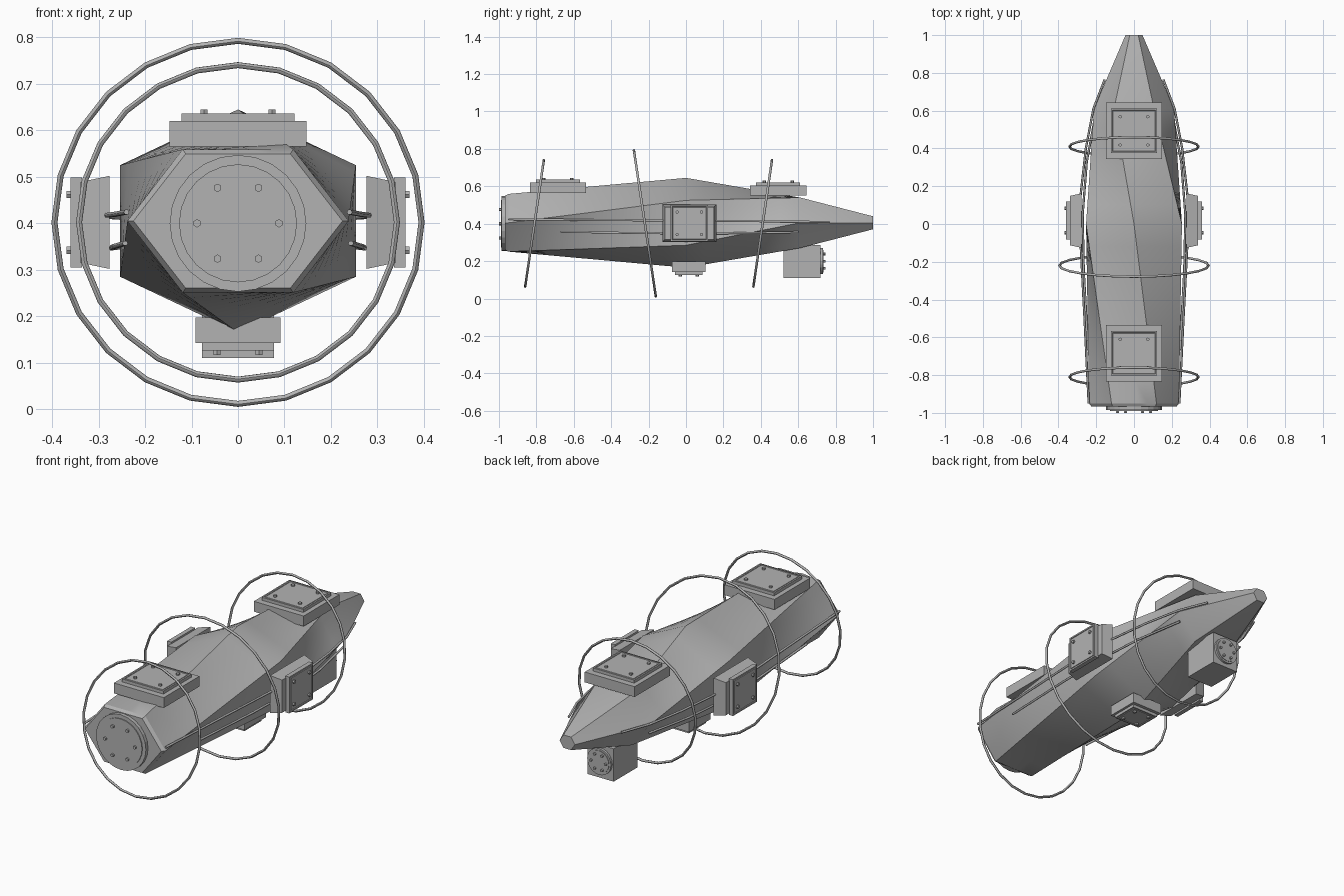
import bpy, bmesh
from math import pi, sin, cos, atan
from mathutils import Matrix, Vector, Euler

if "Cube" in bpy.data.objects:
    bpy.data.objects.remove(bpy.data.objects["Cube"])

GREY = (0.45, 0.45, 0.45, 1)
metal = bpy.data.materials.new("hull_grey")
metal.use_nodes = True
metal.diffuse_color = GREY
metal.node_tree.nodes["Principled BSDF"].inputs["Base Color"].default_value = GREY
MID_Z = 0.405


def finish(name, bm, matrix=None, smooth=None):
    """Turn a bmesh into a named, coloured object."""
    bmesh.ops.recalc_face_normals(bm, faces=bm.faces)
    mesh = bpy.data.meshes.new(name)
    bm.to_mesh(mesh)
    bm.free()
    mesh.materials.append(metal)
    obj = bpy.data.objects.new(name, mesh)
    bpy.context.collection.objects.link(obj)
    if matrix:
        obj.matrix_world = matrix
    if smooth:
        bpy.ops.object.select_all(action='DESELECT')
        obj.select_set(True)
        bpy.context.view_layer.objects.active = obj
        bpy.ops.object.shade_smooth_by_angle(angle=smooth)
    return obj


def add_box(bm, w, l, z0, z1, taper=0.0):
    """Box on local z, with its outer face narrowed by taper."""
    made = bmesh.ops.create_cube(bm, size=1)["verts"]
    for v in made:
        t = taper if v.co.z > 0 else 0
        v.co.x *= w - 2 * t
        v.co.y *= l - 2 * t
        v.co.z = z1 if v.co.z > 0 else z0
    return made


def add_disc(bm, x, y, z0, z1, r, sides):
    bmesh.ops.create_cone(bm, cap_ends=True, segments=sides, radius1=r, radius2=r,
                          depth=z1 - z0, matrix=Matrix.Translation((x, y, (z0 + z1) / 2)))


# Hull: a hexagonal section that twists along its length
def section(y, rx, rz, turn, cz=MID_Z, per_side=5):
    ring = []
    corners = [Vector((rx * cos(a), y, cz + rz * sin(a)))
               for a in (turn + k * pi / 3 for k in range(6))]
    for k in range(6):
        for s in range(per_side):
            ring.append(corners[k].lerp(corners[(k + 1) % 6], s / per_side))
    return ring


stations = [section(-0.967, 0.225, 0.167, 0),
            section(-0.95, 0.238, 0.178, 0),
            section(0.0, 0.293, 0.24, pi / 6),
            section(0.61, 0.212, 0.156, pi / 3),
            section(1.0, 0.045, 0.04, pi / 3)]
steps = [1, 8, 6, 1]
bm = bmesh.new()
rows = [[bm.verts.new(p) for p in stations[0]]]
for i, n in enumerate(steps):
    for s in range(1, n + 1):
        rows.append([bm.verts.new(a.lerp(b, s / n))
                     for a, b in zip(stations[i], stations[i + 1])])
for a, b in zip(rows, rows[1:]):
    for k in range(len(a)):
        j = (k + 1) % len(a)
        bm.faces.new((a[k], a[j], b[j], b[k]))
bm.faces.new(rows[0])
bm.faces.new(rows[-1])
finish("hull", bm, smooth=pi / 7)


# Round bolted covers on the nose and on the rear thruster
def round_cover(name, matrix, r, r_in, r_bolt, bolt, height):
    bm = bmesh.new()
    add_disc(bm, 0, 0, -0.01, height * 0.8, r, 24)
    add_disc(bm, 0, 0, 0, height, r_in, 24)
    finish(name, bm, matrix)
    bm = bmesh.new()
    for k in range(6):
        a = k * pi / 3
        add_disc(bm, r_bolt * cos(a), r_bolt * sin(a), 0, height + 0.01, bolt, 6)
    finish(name + "_bolts", bm, matrix)


round_cover("nose_cover", Matrix.Translation((0, -0.967, 0.4)) @ Matrix.Rotation(pi / 2, 4, 'X'),
            0.147, 0.127, 0.088, 0.009, 0.023)
round_cover("thruster_cover", Matrix.Translation((0, 0.72, 0.2)) @ Matrix.Rotation(-pi / 2, 4, 'X'),
            0.07, 0.06, 0.044, 0.007, 0.015)

bm = bmesh.new()
add_box(bm, 0.156, 0.2, 0.11, 0.285)
finish("thruster_housing", bm, Matrix.Translation((0, 0.62, 0)))


# Square bolted hatches; local z points away from the hull
def hatch(name, loc, turn, base, plate, bolt_at, taper=0.0, gap=0.0):
    matrix = Matrix.Translation(loc) @ Euler((0, turn, 0)).to_matrix().to_4x4()
    bm = bmesh.new()
    add_box(bm, base[0], base[1], 0, base[2], taper)
    finish(name + "_base", bm, matrix)
    z0 = base[2] + gap
    z1 = z0 + 0.016
    bm = bmesh.new()
    add_box(bm, plate[0], plate[1], z0 - gap - 0.003, z1)
    bm.normal_update()
    top = max(bm.faces, key=lambda f: f.calc_center_median().z)
    bmesh.ops.inset_individual(bm, faces=[top], thickness=0.011)
    bmesh.ops.inset_individual(bm, faces=[top], thickness=0.003, depth=-0.006)
    bmesh.ops.inset_individual(bm, faces=[top], thickness=0.003, depth=0.006)
    finish(name + "_plate", bm, matrix)
    bm = bmesh.new()
    for sx in (-1, 1):
        for sy in (-1, 1):
            add_disc(bm, sx * bolt_at[0], sy * bolt_at[1], z1 - 0.004, z1 + 0.009, 0.009, 6)
    finish(name + "_bolts", bm, matrix)


TOP_BASE, TOP_PLATE, TOP_BOLT = (0.294, 0.3, 0.055), (0.244, 0.235), (0.073, 0.075)
hatch("front_top_hatch", (0, -0.685, 0.565), 0, TOP_BASE, TOP_PLATE, TOP_BOLT)
hatch("rear_top_hatch", (0, 0.493, 0.55), 0, TOP_BASE, TOP_PLATE, TOP_BOLT)
hatch("belly_hatch", (0, 0.015, 0.197), pi, (0.182, 0.18, 0.055), (0.156, 0.145), (0.045, 0.045))
for side, s in (("left", 1), ("right", -1)):
    hatch(side + "_side_hatch", (0.277 * s, 0.018, 0.402), s * pi / 2,
          (0.2, 0.288, 0.062), (0.194, 0.2), (0.06, 0.065), taper=0.013, gap=0.005)


# Hoops around the hull
def hoop(name, y, radius, lean, tube=0.0065, around=24, sides=8):
    bm = bmesh.new()
    grid = []
    for i in range(around):
        a = 2 * pi * i / around
        grid.append([bm.verts.new(((radius + tube * cos(b)) * sin(a), tube * sin(b),
                                   (radius + tube * cos(b)) * cos(a)))
                     for b in (2 * pi * k / sides for k in range(sides))])
    for i in range(around):
        p, q = grid[i], grid[(i + 1) % around]
        for k in range(sides):
            j = (k + 1) % sides
            bm.faces.new((p[k], p[j], q[j], q[k]))
    finish(name, bm, Matrix.Translation((0, y, 0.402)) @ Matrix.Rotation(-atan(lean), 4, 'X'),
           smooth=pi / 4)


hoop("front_hoop", -0.81, 0.342, 0.147)
hoop("middle_hoop", -0.22, 0.395, -0.15)
hoop("rear_hoop", 0.41, 0.342, 0.147)


# Thin rails running along both flanks
def rail(name, points, s):
    curve = bpy.data.curves.new(name, 'CURVE')
    curve.dimensions = '3D'
    curve.bevel_depth = 0.006
    curve.bevel_resolution = 1
    curve.use_fill_caps = True
    line = curve.splines.new('POLY')
    line.points.add(len(points) - 1)
    for p, (x, y, z) in zip(line.points, points):
        p.co = (x * s, y, z, 1)
    curve.materials.append(metal)
    obj = bpy.data.objects.new(name, curve)
    bpy.context.collection.objects.link(obj)
    bpy.ops.object.select_all(action='DESELECT')
    obj.select_set(True)
    bpy.context.view_layer.objects.active = obj
    bpy.ops.object.convert(target='MESH')


UPPER = [(0.24, -0.95, 0.424), (0.262, -0.5, 0.42), (0.283, -0.1, 0.417), (0.283, 0.15, 0.415),
         (0.255, 0.4, 0.413), (0.215, 0.61, 0.411), (0.155, 0.765, 0.41)]
LOWER = [(0.243, -0.67, 0.357), (0.266, -0.25, 0.35), (0.272, 0.05, 0.347),
         (0.25, 0.33, 0.35), (0.2, 0.6, 0.355)]
for side, s in (("left", 1), ("right", -1)):
    rail(side + "_upper_rail", UPPER, s)
    rail(side + "_lower_rail", LOWER, s)
